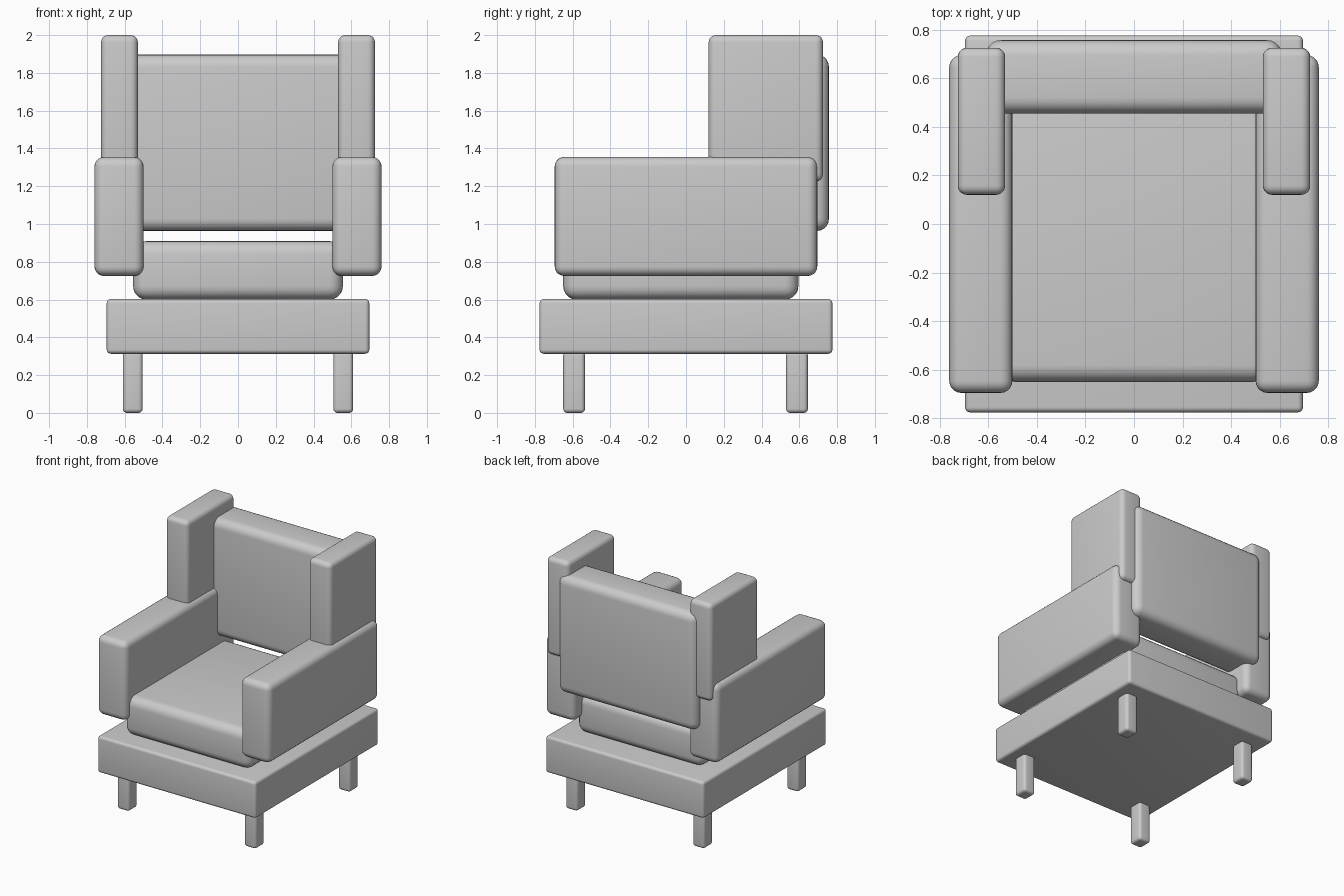
import bpy
import math

if "Cube" in bpy.data.objects:
    bpy.data.objects.remove(bpy.data.objects["Cube"])


def block(name, lo, hi, radius, segments=5):
    """Rounded box spanning the corners lo..hi."""
    bpy.ops.mesh.primitive_cube_add(size=1, location=[(a + b) / 2 for a, b in zip(lo, hi)])
    ob = bpy.context.object
    ob.name = name
    ob.scale = [b - a for a, b in zip(lo, hi)]
    bpy.ops.object.transform_apply(location=False, rotation=False, scale=True)
    bevel = ob.modifiers.new("Bevel", 'BEVEL')
    bevel.width = radius
    bevel.segments = segments
    bpy.ops.object.modifier_apply(modifier=bevel.name)
    bpy.ops.object.shade_smooth_by_angle(angle=math.radians(35))
    return ob


def pair(name, lo, hi, radius):
    """Right-hand block and its mirror image across x = 0."""
    block("right_" + name, lo, hi, radius)
    block("left_" + name, (-hi[0], lo[1], lo[2]), (-lo[0], hi[1], hi[2]), radius)


# Base platform
block("base", (-0.695, -0.775, 0.313), (0.695, 0.775, 0.603), 0.022)

# Cushions
block("seat_cushion", (-0.555, -0.65, 0.60), (0.555, 0.595, 0.91), 0.07)
block("back_cushion", (-0.61, 0.455, 0.963), (0.61, 0.757, 1.897), 0.065)

# Armrests and the wings standing on them
pair("armrest", (0.50, -0.695, 0.725), (0.76, 0.695, 1.355), 0.05)
pair("wing", (0.53, 0.12, 1.225), (0.725, 0.725, 2.0), 0.038)

# Legs
pair("front_leg", (0.505, -0.65, 0.0), (0.61, -0.535, 0.325), 0.022)
pair("back_leg", (0.505, 0.53, 0.0), (0.61, 0.645, 0.325), 0.022)
